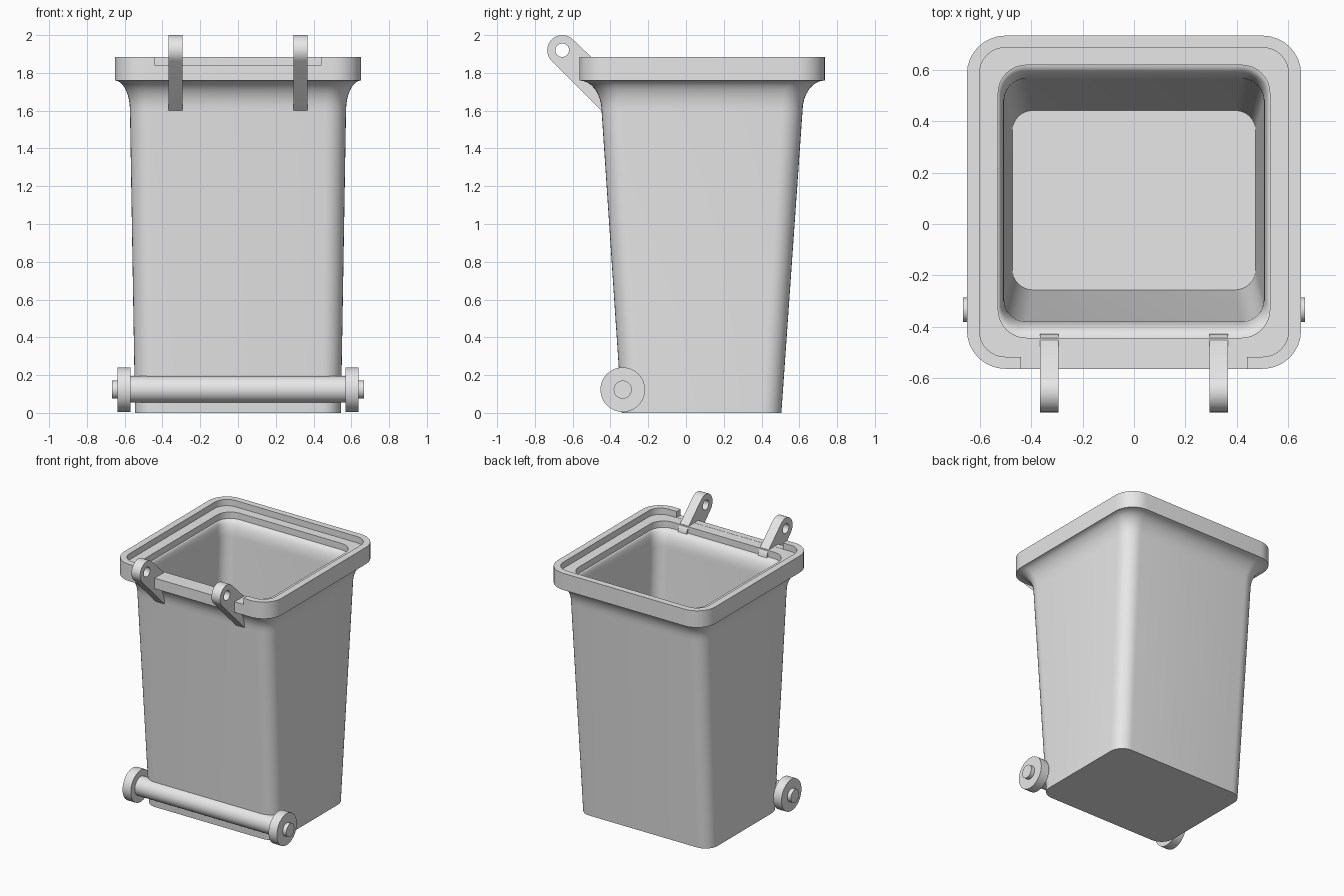
import bpy, bmesh, math
from mathutils import Matrix

if "Cube" in bpy.data.objects:
    bpy.data.objects.remove(bpy.data.objects["Cube"])

grey = bpy.data.materials.new("grey_plastic")
grey.diffuse_color = (0.8, 0.8, 0.8, 1)
grey.use_nodes = True
grey.node_tree.nodes["Principled BSDF"].inputs["Base Color"].default_value = grey.diffuse_color


def make_object(name, bm):
    bmesh.ops.recalc_face_normals(bm, faces=bm.faces)
    me = bpy.data.meshes.new(name)
    bm.to_mesh(me)
    bm.free()
    ob = bpy.data.objects.new(name, me)
    bpy.context.collection.objects.link(ob)
    me.materials.append(grey)
    return ob


def activate(ob):
    bpy.ops.object.select_all(action='DESELECT')
    ob.select_set(True)
    bpy.context.view_layer.objects.active = ob


def smooth(ob):
    activate(ob)
    bpy.ops.object.shade_smooth_by_angle(angle=math.radians(32))


def cut(ob, cutter):
    mod = ob.modifiers.new("cut", 'BOOLEAN')
    mod.operation = 'DIFFERENCE'
    mod.solver = 'EXACT'
    mod.object = cutter
    activate(ob)
    bpy.ops.object.modifier_apply(modifier=mod.name)
    bpy.data.objects.remove(cutter)


def cylinder_x(name, x0, x1, y, z, r, n=48):
    bm = bmesh.new()
    mat = Matrix.Translation(((x0 + x1) / 2, y, z)) @ Matrix.Rotation(math.pi / 2, 4, 'Y')
    bmesh.ops.create_cone(bm, cap_ends=True, segments=n, radius1=r, radius2=r,
                          depth=abs(x1 - x0), matrix=mat)
    return make_object(name, bm)


def box(name, lo, hi):
    bm = bmesh.new()
    bmesh.ops.create_cube(bm, size=1)
    for v in bm.verts:
        v.co = [lo[i] if v.co[i] < 0 else hi[i] for i in range(3)]
    return make_object(name, bm)


# Rounded rectangle sections: (half width, y min, y max, corner radius)
def section(s, z, n=8):
    hx, y0, y1, r = s
    pts = []
    for k, (cx, cy) in enumerate([(hx - r, y1 - r), (r - hx, y1 - r),
                                  (r - hx, y0 + r), (hx - r, y0 + r)]):
        for i in range(n + 1):
            a = math.pi / 2 * (k + i / n)
            pts.append((cx + r * math.cos(a), cy + r * math.sin(a), z))
    return pts


def flare(s0, s1, z0, z1, steps=8):
    """Quarter-round transition, vertical at s0 and level at s1."""
    out = []
    for i in range(steps + 1):
        a = math.pi / 2 * i / steps
        t = 1 - math.cos(a)
        s = [p + (q - p) * t for p, q in zip(s0, s1)]
        out.append((s, z0 + (z1 - z0) * math.sin(a)))
    return out


# Bin body: outer wall, flared rim, stepped lip, inner wall and floor
base = (0.545, -0.34, 0.505, 0.10)
neck = (0.572, -0.447, 0.617, 0.11)
rim = (0.652, -0.565, 0.735, 0.15)
lip = (0.603, -0.518, 0.688, 0.10)
opening = (0.53, -0.444, 0.62, 0.11)
inner_neck = (0.506, -0.38, 0.566, 0.085)
floor = (0.475, -0.257, 0.443, 0.08)

rings = [(base, 0)] + flare(neck, rim, 1.6, 1.76)
rings += [(rim, 1.885), (lip, 1.885), (lip, 1.838), (opening, 1.838)]
rings += flare(inner_neck, opening, 1.66, 1.79)[::-1] + [(floor, 0.06)]

bm = bmesh.new()
loops = [[bm.verts.new(p) for p in section(s, z)] for s, z in rings]
for a, b in zip(loops, loops[1:]):
    for i in range(len(a)):
        j = (i + 1) % len(a)
        bm.faces.new((a[i], a[j], b[j], b[i]))
bm.faces.new(loops[0][::-1])
bm.faces.new(loops[-1])
body = make_object("bin_body", bm)

# Gap in the lip between the hinges
cut(body, box("lip_gap_cutter", (-0.44, -0.7, 1.839), (0.44, -0.49, 2.0)))
smooth(body)

# Hinge lugs: slanted arms with a round eye
PY, PZ, R = -0.655, 1.92, 0.08
for side, name in ((-1, "left"), (1, "right")):
    outline = []
    for i in range(17):
        a = math.radians(45 + 180 * i / 16)
        outline.append((PY + R * math.cos(a), PZ + R * math.sin(a)))
    outline += [(-0.447, 1.6), (-0.43, 1.6), (-0.43, 1.80), (-0.447, 1.832)]
    bm = bmesh.new()
    face = bm.faces.new([bm.verts.new((side * 0.331 - 0.036, y, z)) for y, z in outline])
    ext = bmesh.ops.extrude_face_region(bm, geom=[face])
    verts = [g for g in ext["geom"] if isinstance(g, bmesh.types.BMVert)]
    bmesh.ops.translate(bm, verts=verts, vec=(0.072, 0, 0))
    lug = make_object(name + "_hinge_lug", bm)
    cut(lug, cylinder_x("eye_cutter", side * 0.331 - 0.1, side * 0.331 + 0.1, PY, PZ, 0.036, 32))
    smooth(lug)

# Axle tube, axle and wheels
AY, AZ = -0.335, 0.123
smooth(cylinder_x("axle_tube", -0.575, 0.575, AY, AZ + 0.002, 0.07))
smooth(cylinder_x("axle", -0.667, 0.667, AY, AZ, 0.048, 32))
for side, name in ((-1, "left"), (1, "right")):
    smooth(cylinder_x(name + "_wheel", side * 0.57, side * 0.638, AY, AZ, 0.118))
